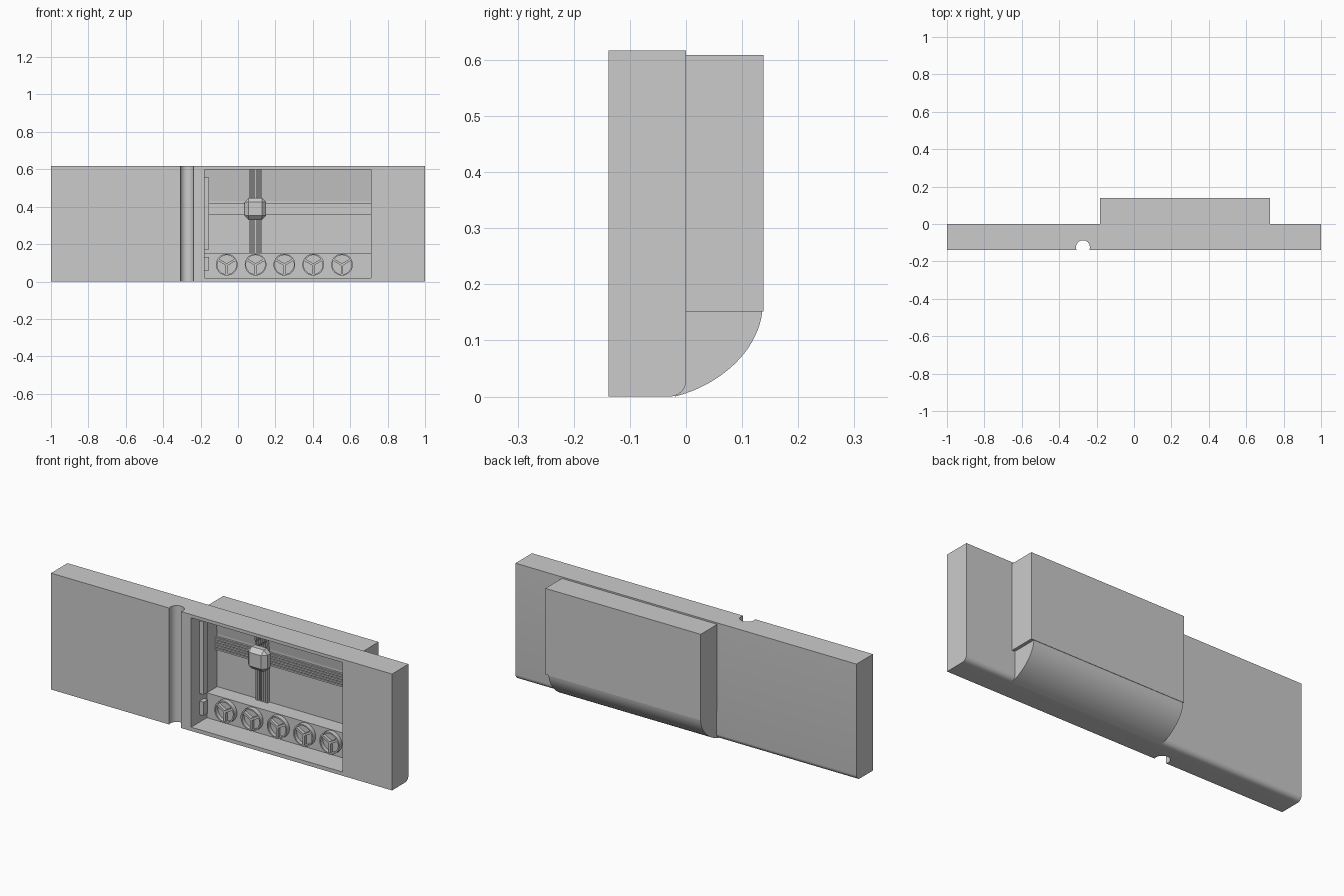
import bpy, bmesh, math
from mathutils import Matrix, Vector

if "Cube" in bpy.data.objects:
    bpy.data.objects.remove(bpy.data.objects["Cube"])


def finish(name, bm):
    bmesh.ops.recalc_face_normals(bm, faces=bm.faces)
    me = bpy.data.meshes.new(name)
    bm.to_mesh(me)
    bm.free()
    ob = bpy.data.objects.new(name, me)
    bpy.context.collection.objects.link(ob)
    return ob


def box(name, x, y, z, bevel=0):
    bm = bmesh.new()
    bmesh.ops.create_cube(bm, size=1)
    for v in bm.verts:
        v.co = [r[0] + (c + .5) * (r[1] - r[0]) for c, r in zip(v.co, (x, y, z))]
    if bevel:
        bmesh.ops.bevel(bm, geom=bm.edges[:], offset=bevel, segments=1, affect='EDGES')
    return finish(name, bm)


def prism_bm(points, vec):
    bm = bmesh.new()
    f = bm.faces.new([bm.verts.new(p) for p in points])
    new = bmesh.ops.extrude_face_region(bm, geom=[f], use_keep_orig=True)['geom']
    bmesh.ops.translate(bm, vec=vec, verts=[g for g in new if isinstance(g, bmesh.types.BMVert)])
    return bm


def prism_x(name, yz, x0, x1):
    return finish(name, prism_bm([(x0, y, z) for y, z in yz], (x1 - x0, 0, 0)))


def activate(ob):
    bpy.ops.object.select_all(action='DESELECT')
    ob.select_set(True)
    bpy.context.view_layer.objects.active = ob


def smooth(ob):
    activate(ob)
    bpy.ops.object.shade_smooth_by_angle(angle=math.radians(35))


def cut(ob, cutter):
    m = ob.modifiers.new("cut", 'BOOLEAN')
    m.operation, m.solver, m.object = 'DIFFERENCE', 'EXACT', cutter
    activate(ob)
    bpy.ops.object.modifier_apply(modifier=m.name)
    bpy.data.objects.remove(cutter)


FRONT, H = -.138, .617
L, R, BOTTOM, TOP, WALL = -.178, .71, .02, .60, .08

# front panel: plan outline with the round vertical groove, extruded upward
gx, gy, gr = -.273, -.124, .037
a0 = math.asin((FRONT - gy) / gr)
arc = [math.pi - a0 + (2 * a0 - math.pi) * i / 24 for i in range(25)]
plan = [(-1, FRONT)] + [(gx + gr * math.cos(a), gy + gr * math.sin(a)) for a in arc]
plan += [(1, FRONT), (1, 0), (-1, 0)]
bm = prism_bm([(x, y, 0) for x, y in plan], (0, 0, H))
rear = [e for e in bm.edges if all(abs(v.co.y) < 1e-5 and abs(v.co.z) < 1e-5 for v in e.verts)]
bmesh.ops.bevel(bm, geom=rear, offset=.028, segments=6, profile=.5, affect='EDGES')
panel = finish("front_panel", bm)
cut(panel, box("opening_cutter", (L, R), (-.3, .3), (BOTTOM, TOP)))
smooth(panel)

# rear housing, hollow towards the front
housing = box("rear_housing", (-.183, .728), (0, .138), (.152, .609))
cut(housing, box("cavity_cutter", (L, R), (-.1, WALL), (.1, TOP)))

# curved lower housing
p0, p1, p2, p3 = [Vector(p) for p in ((-.02, .0), (.06, .02), (.128, .08), (.136, .152))]
curve = [p0 * (1 - t)**3 + p1 * 3 * t * (1 - t)**2 + p2 * 3 * t * t * (1 - t) + p3 * t**3
         for t in [i / 18 for i in range(19)]]
lower = [(-.02, BOTTOM)] + [tuple(p) for p in curve] + [(0, .152), (0, BOTTOM)]
smooth(prism_x("lower_housing", lower, -.180, .711))

# knob bench and leaning upper back wall
box("knob_bench", (L, R), (-.006, .004), (BOTTOM, .152))
prism_x("upper_wall", [(WALL + .001, .425), (.055, TOP), (WALL + .001, TOP)], L, R)

# catches on the left wall
for name, z in (("upper_catch", (.172, .557)), ("lower_catch", (.06, .132))):
    box(name, (L - .001, -.154), (-.068, -.03), z)

# ribbed horizontal and vertical rails
box("rail_bed", (L, R), (.07, WALL + .001), (.355, .42))
for i in range(5):
    z = .355 + i * .0133
    box("horizontal_rib", (L, R), (.062, .072), (z, z + .0085))
for i in range(6):
    x = .058 + i * .0125
    box("lower_vertical_rib", (x, x + .008), (.064, WALL + .001), (.152, .355))
    prism_x("upper_vertical_rib", [(.064, .42), (.041, TOP), (.06, TOP), (WALL + .001, .42)],
            x, x + .008)

# chamfered slider block at the crossing
box("slider_block", (.035, .151), (.01, WALL), (.33, .446), .022)


# knob: hollow ring, inner disc and three spokes
def knob(cx, cz):
    ring = [(.058, -.003), (.058, -.03), (.051, -.03), (.051, -.01), (0, -.01)]
    bm = bmesh.new()
    vs = [bm.verts.new((r, y, 0)) for r, y in ring]
    es = [bm.edges.new(p) for p in zip(vs, vs[1:])]
    bmesh.ops.spin(bm, geom=vs + es, cent=(0, 0, 0), axis=(0, 1, 0), angle=math.tau,
                   steps=32, use_duplicate=False)
    bmesh.ops.remove_doubles(bm, verts=bm.verts, dist=1e-5)
    for k in range(3):
        m = Matrix.Rotation(math.radians(90 + 120 * k), 4, 'Y')
        m = Matrix.Rotation(math.radians(180), 4, 'Y') @ m
        m = m @ Matrix.Translation((-.026, -.018, 0)) @ Matrix.Diagonal((.052, .018, .012, 1))
        bmesh.ops.create_cube(bm, size=1, matrix=m)
    bmesh.ops.translate(bm, vec=(cx, 0, cz), verts=bm.verts)
    smooth(finish("knob", bm))


for i in range(5):
    knob(-.06 + .154 * i, .09)
